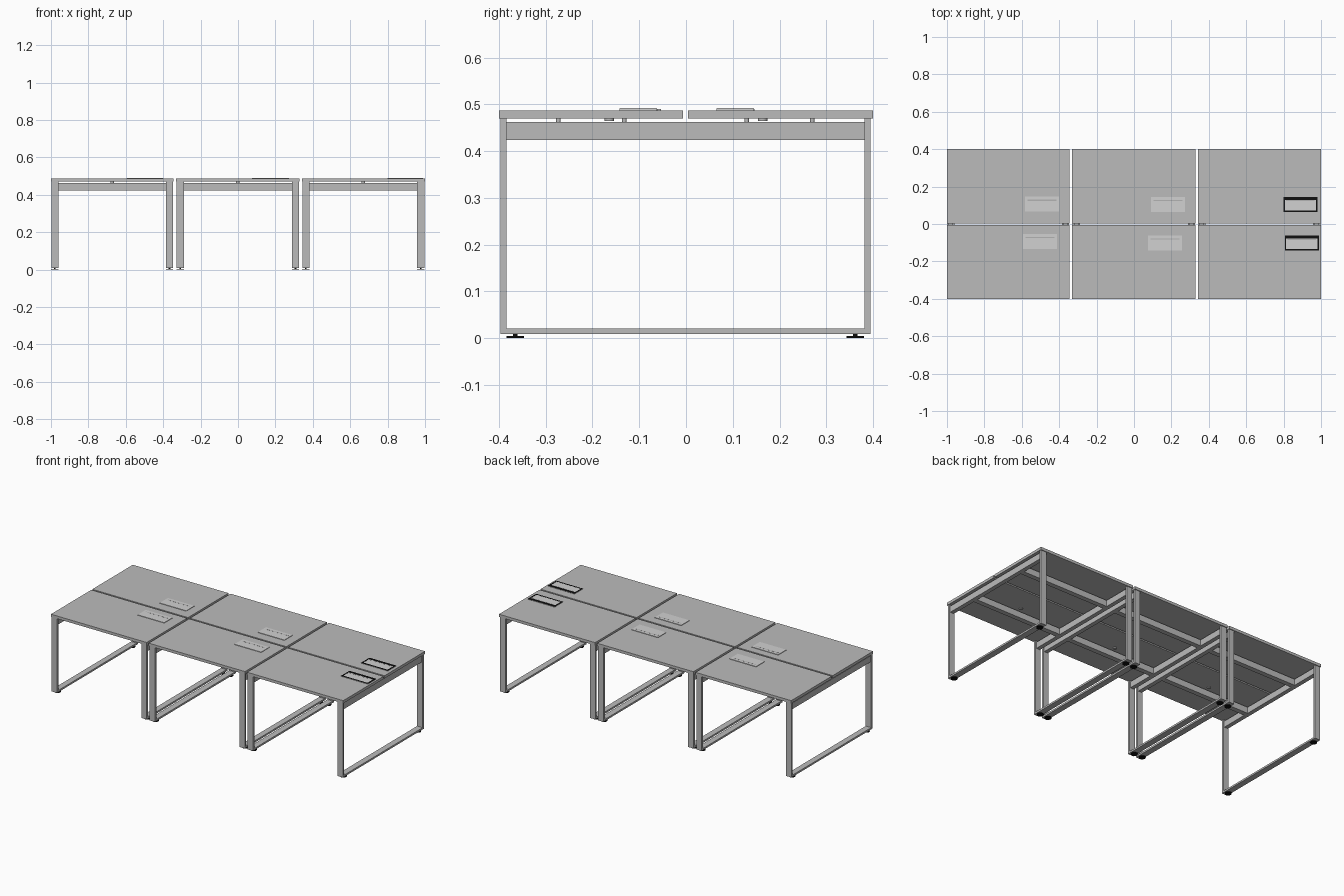
import bpy, math

if "Cube" in bpy.data.objects:
    bpy.data.objects.remove(bpy.data.objects["Cube"])


def material(name, v):
    m = bpy.data.materials.new(name)
    m.diffuse_color = (v, v, v, 1)
    m.use_nodes = True
    m.node_tree.nodes["Principled BSDF"].inputs["Base Color"].default_value = m.diffuse_color
    return m


GREY = material("desk grey", 0.5)
LIGHT = material("light grey", 0.64)
MID = material("slot grey", 0.45)
BLACK = material("black", 0.005)


def box(name, x0, x1, y0, y1, z0, z1, mat):
    v = [(x, y, z) for x in (x0, x1) for y in (y0, y1) for z in (z0, z1)]
    f = [(0, 1, 3, 2), (4, 6, 7, 5), (0, 4, 5, 1), (2, 3, 7, 6), (0, 2, 6, 4), (1, 5, 7, 3)]
    me = bpy.data.meshes.new(name)
    me.from_pydata(v, [], f)
    me.materials.append(mat)
    ob = bpy.data.objects.new(name, me)
    bpy.context.collection.objects.link(ob)
    return ob


def disc(name, x, y, z0, z1, r, mat, n=24):
    bpy.ops.mesh.primitive_cylinder_add(vertices=n, radius=r, depth=z1 - z0,
                                        location=(x, y, (z0 + z1) / 2))
    ob = bpy.context.object
    ob.name = name
    ob.data.materials.append(mat)
    bpy.ops.object.shade_smooth_by_angle(angle=math.radians(40))


def frame(x0, x1):
    # closed loop leg frame with upper rail, standoffs and levelling feet
    xc = (x0 + x1) / 2
    box("front_leg", x0, x1, -0.397, -0.384, 0.009, 0.470, GREY)
    box("back_leg", x0, x1, 0.382, 0.395, 0.009, 0.470, GREY)
    box("floor_rail", x0, x1, -0.384, 0.382, 0.009, 0.020, GREY)
    box("upper_rail", xc - 0.013, xc + 0.013, -0.384, 0.382, 0.424, 0.462, GREY)
    for y in (-0.273, -0.132, 0.130, 0.270):
        disc("standoff", xc, y, 0.462, 0.471, 0.005, GREY, 12)
    for y in (-0.365, 0.362):
        disc("foot_pad", xc, y, 0.0, 0.004, 0.019, BLACK)
        disc("foot_stem", xc, y, 0.004, 0.009, 0.005, BLACK, 12)


def flap(x, y, dark):
    # cable flap plate on the desktop, with a slot
    w, d, z = 0.091, 0.040, 0.487
    box("cable_flap", x - w, x + w, y - d, y + d, z - 0.001, z + 0.003, LIGHT)
    box("flap_slot", x - w + 0.014, x + w - 0.014, y + 0.017, y + 0.023, z, z + 0.0034, MID)
    if dark:
        # black edging showing on the end desk's flaps
        t = z + 0.0037
        box("flap_edge_back", x - w, x + w, y + 0.024, y + d, z, t, BLACK)
        box("flap_edge_front", x - w, x + w, y - d, y - d + 0.008, z, t, BLACK)
        box("flap_edge_left", x - w, x - w + 0.008, y - d, y + d, z, t, BLACK)
        box("flap_edge_right", x + w - 0.008, x + w, y - d, y + d, z, t, BLACK)


# three bays: top extent, left frame, right frame
bays = [
    ((-1.0, -0.345), (-0.998, -0.961), (-0.384, -0.347)),
    ((-0.331, 0.328), (-0.328, -0.290), (0.288, 0.325)),
    ((0.342, 1.0), (0.344, 0.381), (0.958, 0.996)),
]
flaps = [((-0.492, 0.107), (-0.503, -0.093)),
         ((0.181, 0.105), (0.166, -0.101)),
         ((0.889, 0.105), (0.897, -0.102))]

for i, (top, left, right) in enumerate(bays):
    box("front_desktop", *top, -0.4, -0.006, 0.470, 0.487, GREY)
    box("back_desktop", *top, 0.004, 0.4, 0.470, 0.487, GREY)
    frame(*left)
    frame(*right)
    a, b = sum(left) / 2 + 0.013, sum(right) / 2 - 0.013
    for s in (-1, 1):
        # long beam under each desktop and a small boss at mid span
        box("long_beam", a, b, s * 0.2 - 0.015, s * 0.2 + 0.015, 0.424, 0.462, GREY)
        disc("underside_boss", (a + b) / 2, s * 0.164, 0.464, 0.471, 0.010, GREY)
    for x, y in flaps[i]:
        flap(x, y, i == 2)
